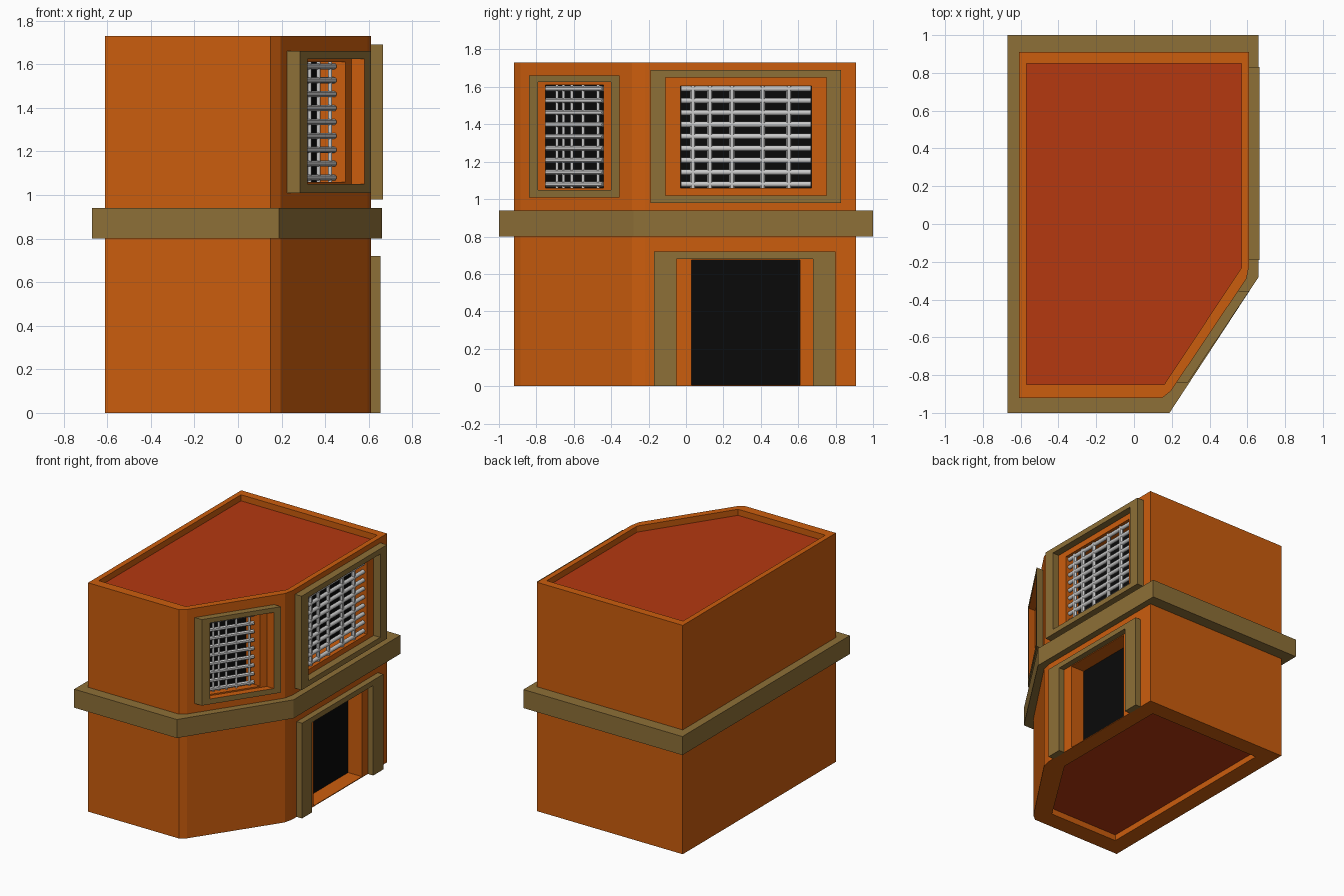
import bpy, bmesh
from mathutils import Vector

if "Cube" in bpy.data.objects:
    bpy.data.objects.remove(bpy.data.objects["Cube"])


def material(name, rgb):
    m = bpy.data.materials.new(name)
    m.diffuse_color = (*rgb, 1)
    m.use_nodes = True
    m.node_tree.nodes["Principled BSDF"].inputs["Base Color"].default_value = m.diffuse_color
    return m


ORANGE = material("orange_plaster", (0.60, 0.11, 0.004))
RED = material("red_roof", (0.46, 0.04, 0.005))
OLIVE = material("olive_trim", (0.27, 0.16, 0.038))
BLACK = material("black_interior", (0.003, 0.003, 0.003))


# Placement maps: profile point + depth -> 3D position
def plan(p, d):
    return Vector((p[0], p[1], d))


def side(p, d):
    return Vector((0.61 + d, p[0], p[1]))


def corner(p, d):  # slanted wall, depth still runs along x
    return Vector((0.225 + (p[0] + 0.84) * 0.67 + d, p[0], p[1]))


def rect(y0, y1, z0, z1):
    return [(y0, z0), (y1, z0), (y1, z1), (y0, z1)]


def finish(bm, name, mats):
    bmesh.ops.recalc_face_normals(bm, faces=bm.faces)
    me = bpy.data.meshes.new(name)
    bm.to_mesh(me)
    bm.free()
    for m in mats:
        me.materials.append(m)
    ob = bpy.data.objects.new(name, me)
    bpy.context.collection.objects.link(ob)
    return ob


def prism(name, pts, a, b, where, mat):
    bm = bmesh.new()
    lo = [bm.verts.new(where(p, a)) for p in pts]
    hi = [bm.verts.new(where(p, b)) for p in pts]
    bm.faces.new(lo)
    bm.faces.new(hi)
    for i in range(len(pts)):
        j = (i + 1) % len(pts)
        bm.faces.new((lo[i], lo[j], hi[j], hi[i]))
    return finish(bm, name, [mat])


def ring(name, outer, inner, a, b, where, mats):
    # closed frame; the last material colours the inner faces
    bm = bmesh.new()
    loops = [[bm.verts.new(where(p, d)) for p in pts]
             for pts, d in ((outer, a), (outer, b), (inner, b), (inner, a))]
    n = len(outer)
    for k in range(4):
        l0, l1 = loops[k], loops[(k + 1) % 4]
        for i in range(n):
            j = (i + 1) % n
            f = bm.faces.new((l0[i], l0[j], l1[j], l1[i]))
            f.material_index = len(mats) - 1 if k == 2 else 0
    return finish(bm, name, mats)


def bar(name, p, q, r):
    d = q - p
    bpy.ops.mesh.primitive_cylinder_add(vertices=12, radius=r, depth=d.length,
                                        location=(p + q) / 2)
    ob = bpy.context.object
    ob.name = name
    ob.rotation_euler = d.to_track_quat('Z', 'Y').to_euler()
    bpy.ops.object.shade_smooth_by_angle()


def cut(target, pts, a, b, where):
    c = prism("cutter", pts, a, b, where, ORANGE)
    c.hide_render = True
    m = target.modifiers.new("cut", 'BOOLEAN')
    m.operation = 'DIFFERENCE'
    m.solver = 'EXACT'
    m.object = c
    bpy.context.view_layer.objects.active = target
    bpy.ops.object.modifier_apply(modifier=m.name)
    bpy.data.objects.remove(c)


# Walls with one cut-off corner, recessed at roof and underside
outline = [(-0.61, -0.92), (0.15, -0.92), (0.195, -0.885), (0.595, -0.29),
           (0.61, -0.22), (0.61, 0.91), (-0.61, 0.91)]
roof_line = [(-0.57, -0.85), (0.16, -0.85), (0.57, -0.23), (0.57, 0.85), (-0.57, 0.85)]
base_line = [(-0.48, -0.78), (0.11, -0.78), (0.48, -0.20), (0.48, 0.78), (-0.48, 0.78)]
walls = prism("walls", outline, 0, 1.73, plan, ORANGE)
cut(walls, roof_line, 1.68, 1.9, plan)
cut(walls, base_line, -0.2, 0.05, plan)
prism("roof_panel", roof_line, 1.672, 1.684, plan, RED)
prism("underside_panel", base_line, 0.046, 0.056, plan, RED)

# Belt course between the floors
belt_outer = [(-0.67, -1.0), (0.188, -1.0), (0.188, -1.0), (0.66, -0.28),
              (0.66, -0.28), (0.66, 1.0), (-0.67, 1.0)]
belt_outer[2] = (0.192, -0.994)
belt_outer[4] = (0.66, -0.27)
ring("belt_course", belt_outer, outline, 0.80, 0.94, plan, [OLIVE])

# Windows: opening, dark back, trim frame and grille
bar_z = [1.08 + 0.0638 * i for i in range(9)]
windows = [
    ("side", side, (-0.19, 0.83), (-0.11, 0.75), (-0.03, 0.67), (0.98, 1.69), (1.02, 1.65),
     (1.06, 1.605), [0.037, 0.128, 0.246, 0.41, 0.55], 0.055, -0.03, 0.015, [OLIVE]),
    ("corner", corner, (-0.84, -0.355), (-0.79, -0.40), (-0.75, -0.44), (1.01, 1.66),
     (1.05, 1.625), (1.06, 1.61), [-0.69, -0.655, -0.61, -0.55, -0.47],
     0.06, -0.05, 0.014, [OLIVE, ORANGE]),
]
for tag, where, fo, fi, hole, zo, zi, zh, uprights, out, depth, r, mats in windows:
    cut(walls, rect(*hole, *zh), -0.12, 0.2, where)
    prism(tag + "_window_dark", rect(*hole, *zh), -0.122, -0.116, where, BLACK)
    ring(tag + "_window_frame", rect(*fo, *zo), rect(*fi, *zi), -0.01, out, where, mats)
    for z in bar_z:
        bar(tag + "_grille_bar", where((hole[0] + 0.003, z), depth),
            where((hole[1] - 0.003, z), depth), r)
    for y in uprights:
        bar(tag + "_grille_upright", where((y, zh[0]), depth),
            where((y, zh[1]), depth), r if tag == "side" else 0.009)

# Doorway with dark back and three-sided surround
door = rect(0.03, 0.61, 0.006, 0.675)
cut(walls, door, -0.12, 0.2, side)
prism("doorway_dark", door, -0.122, -0.116, side, BLACK)
surround = [(-0.17, 0), (-0.05, 0), (-0.05, 0.68), (0.68, 0.68), (0.68, 0),
            (0.80, 0), (0.80, 0.72), (-0.17, 0.72)]
prism("door_surround", surround, -0.005, 0.045, side, OLIVE)
